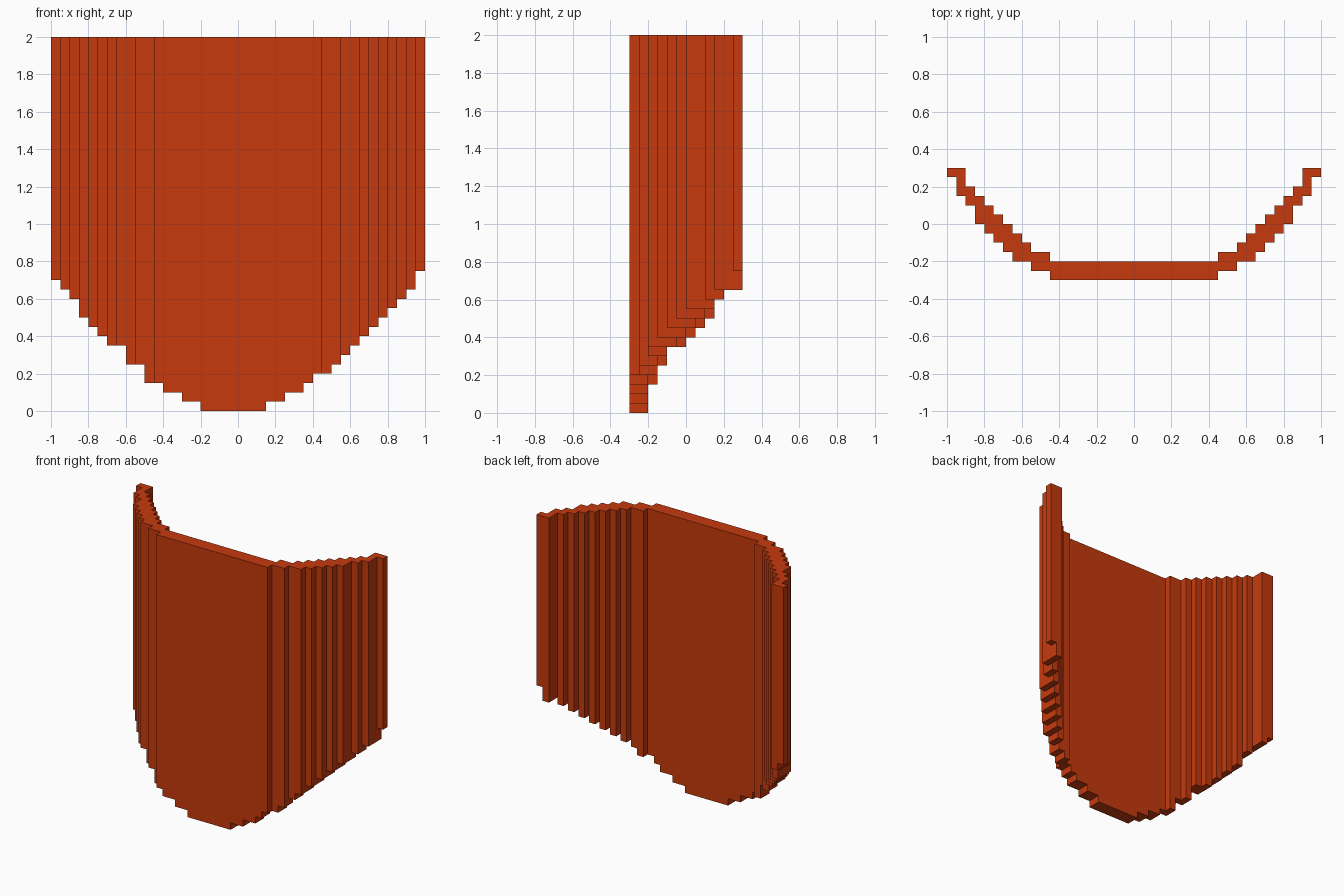
import bpy, bmesh, math

if "Cube" in bpy.data.objects:
    bpy.data.objects.remove(bpy.data.objects["Cube"])

U = 0.05  # block size; everything below is counted in blocks

# Plan of the left half from the outer edge inward: (columns, y from, y to)
PLAN = [(1, 11, 12), (1, 9, 12), (1, 8, 10), (1, 6, 9), (1, 5, 8), (1, 4, 7),
        (1, 3, 6), (1, 2, 5), (1, 2, 4), (2, 1, 3), (9, 0, 2)]
# Stepped lower edge from left to right: (columns, bottom height)
EDGE = [(1, 14), (1, 13), (1, 12), (1, 10), (1, 9), (1, 8), (2, 7), (2, 5),
        (2, 3), (2, 2), (2, 1), (7, 0), (2, 1), (2, 2), (1, 3), (2, 4), (1, 5),
        (1, 6), (1, 7), (1, 8), (1, 9), (1, 10), (1, 11), (1, 12), (1, 13), (1, 15)]

half = [(a, b) for n, a, b in PLAN for _ in range(n)]
depth = half + half[::-1]
bottom = [h for n, h in EDGE for _ in range(n)]

cells = {(x, y, z)
         for x, ((a, b), h) in enumerate(zip(depth, bottom))
         for y in range(a, b) for z in range(h, 40)}

# Keep only the outer faces of the blocks
bm = bmesh.new()
verts = {}


def vert(p):
    if p not in verts:
        verts[p] = bm.verts.new(((p[0] - 20) * U, (p[1] - 6) * U, p[2] * U))
    return verts[p]


for c in cells:
    for axis in range(3):
        for side in (0, 1):
            near = list(c)
            near[axis] += 2 * side - 1
            if tuple(near) in cells:
                continue
            ring = []
            for i, j in ((0, 0), (1, 0), (1, 1), (0, 1)):
                p = list(c)
                p[axis] += side
                p[(axis + 1) % 3] += i
                p[(axis + 2) % 3] += j
                ring.append(vert(tuple(p)))
            bm.faces.new(ring if side else ring[::-1])

# Merge flat areas into single faces
bmesh.ops.dissolve_limit(bm, angle_limit=math.radians(1),
                         verts=bm.verts[:], edges=bm.edges[:])

mesh = bpy.data.meshes.new("curved_panel")
bm.to_mesh(mesh)
bm.free()
mat = bpy.data.materials.new("orange red")
mat.diffuse_color = (0.565, 0.042, 0.004, 1)
mat.use_nodes = True
mat.node_tree.nodes["Principled BSDF"].inputs["Base Color"].default_value = mat.diffuse_color
mesh.materials.append(mat)
bpy.context.collection.objects.link(bpy.data.objects.new("curved_panel", mesh))
